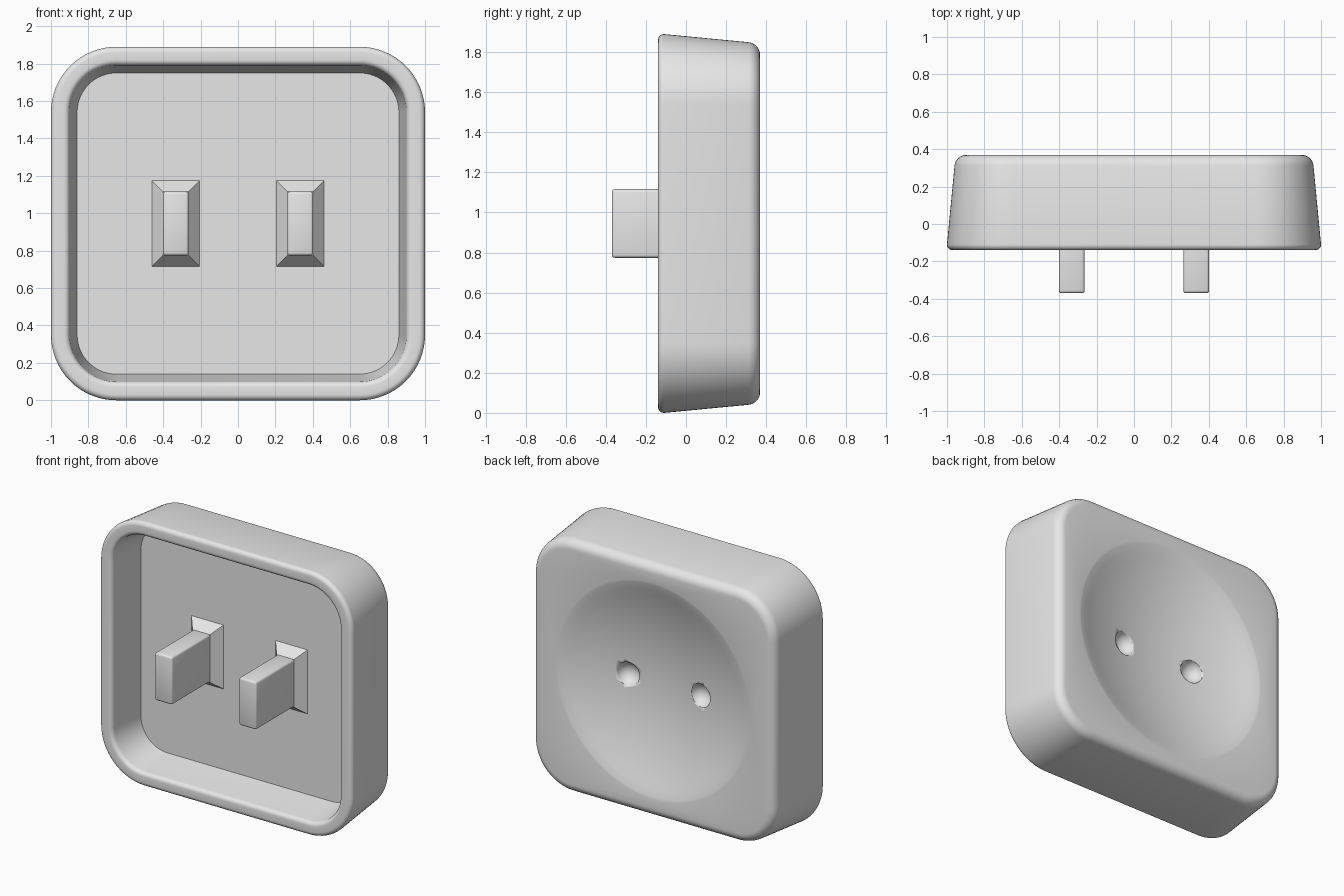
import bpy, bmesh
from math import cos, sin, pi, radians

cube = bpy.data.objects.get("Cube")
if cube:
    bpy.data.objects.remove(cube, do_unlink=True)

CZ = 0.945          # height of the centre
ARC = 16            # segments per rounded corner
N = 4 * (ARC + 1)   # points per ring
FLOOR, BACK = 0.13, 0.37

grey = bpy.data.materials.new("light_grey_plastic")
grey.use_nodes = True
grey.diffuse_color = (0.8, 0.8, 0.8, 1)
grey.node_tree.nodes["Principled BSDF"].inputs["Base Color"].default_value = (0.8, 0.8, 0.8, 1)


def finish(name, bm, angle=30):
    bmesh.ops.recalc_face_normals(bm, faces=bm.faces)
    mesh = bpy.data.meshes.new(name)
    bm.to_mesh(mesh)
    bm.free()
    mesh.materials.append(grey)
    obj = bpy.data.objects.new(name, mesh)
    bpy.context.collection.objects.link(obj)
    bpy.ops.object.select_all(action='DESELECT')
    obj.select_set(True)
    bpy.context.view_layer.objects.active = obj
    bpy.ops.object.shade_smooth_by_angle(angle=radians(angle))
    return obj


def rounded_rect(inset, y):
    r = 0.35 - inset
    pts = []
    for q, (sx, sz) in enumerate([(1, 1), (-1, 1), (-1, -1), (1, -1)]):
        for i in range(ARC + 1):
            a = (q + i / ARC) * pi / 2
            pts.append((sx * 0.65 + r * cos(a), y, CZ + sz * 0.595 + r * sin(a)))
    return pts


def circle(r, y):
    return [(r * cos(a), y, CZ + r * sin(a))
            for a in ((k + 0.5) * 2 * pi / N for k in range(N))]


def arc(cx, cy, r, a0, a1, steps=6):
    angles = [radians(a0 + (a1 - a0) * i / steps) for i in range(steps + 1)]
    return [(cx + r * cos(a), cy + r * sin(a)) for a in angles]


def loft(bm, rings):
    rows = [[bm.verts.new(p) for p in ring] for ring in rings]
    for a, b in zip(rows, rows[1:]):
        for i in range(N):
            j = (i + 1) % N
            bm.faces.new((a[i], a[j], b[j], b[i]))
    bm.faces.new(rows[0])
    bm.faces.new(rows[-1])


# Shell profile: cavity floor, inner wall, rounded rim, tapered side, back edge
profile = [(0.14, FLOOR)]
profile += arc(0.07, -0.11, 0.03, 0, -90)
profile += arc(0.03, -0.11, 0.03, -90, -180)
profile += arc(0.105, BACK - 0.065, 0.065, 175, 90, 8)
rings = [rounded_rect(d, y) for d, y in profile]

# Shallow dish in the back, with a softened edge
DISH_R, DEPTH = 0.76, 0.15
rings += [circle(DISH_R + 0.015, BACK), circle(DISH_R, BACK - 0.003)]
for i in range(1, 16):
    r = DISH_R * (1 - i / 16)
    rings.append(circle(r, BACK - DEPTH * (1 - (r / DISH_R) ** 2)))
bm = bmesh.new()
loft(bm, rings)
housing = finish("housing", bm)

# Round dimples in the dish
for side in (-1, 1):
    bm = bmesh.new()
    bmesh.ops.create_uvsphere(bm, u_segments=32, v_segments=20, radius=0.085)
    bmesh.ops.translate(bm, verts=bm.verts, vec=(side * 0.286, 0.26, CZ))
    cutter = finish("dimple_cutter", bm)
    cutter.hide_render = True
    bpy.context.view_layer.objects.active = housing
    mod = housing.modifiers.new("dimple", 'BOOLEAN')
    mod.operation = 'DIFFERENCE'
    mod.solver = 'EXACT'
    mod.object = cutter
    bpy.ops.object.modifier_move_to_index(modifier=mod.name, index=0)
    bpy.ops.object.modifier_apply(modifier=mod.name)
    bpy.data.objects.remove(cutter, do_unlink=True)


def block(x, half_x, half_z, y0, y1, flare=0.0):
    """Box along y whose far end is widened by flare."""
    bm = bmesh.new()
    bmesh.ops.create_cube(bm, size=2)
    for v in bm.verts:
        grow = flare if v.co.y > 0 else 0
        v.co = (x + v.co.x * (half_x + grow),
                y1 if v.co.y > 0 else y0,
                CZ + v.co.z * (half_z + grow))
    return bm


# Prongs and their flared bases
for side, label in ((-1, "right"), (1, "left")):
    x = side * 0.333
    bm = block(x, 0.069, 0.171, -0.37, 0.1)
    bmesh.ops.bevel(bm, geom=bm.edges[:], offset=0.015, segments=3,
                    profile=0.5, affect='EDGES')
    finish(label + "_prong", bm)
    finish(label + "_prong_base", block(x, 0.069, 0.171, 0.06, FLOOR + 0.005, 0.062))
